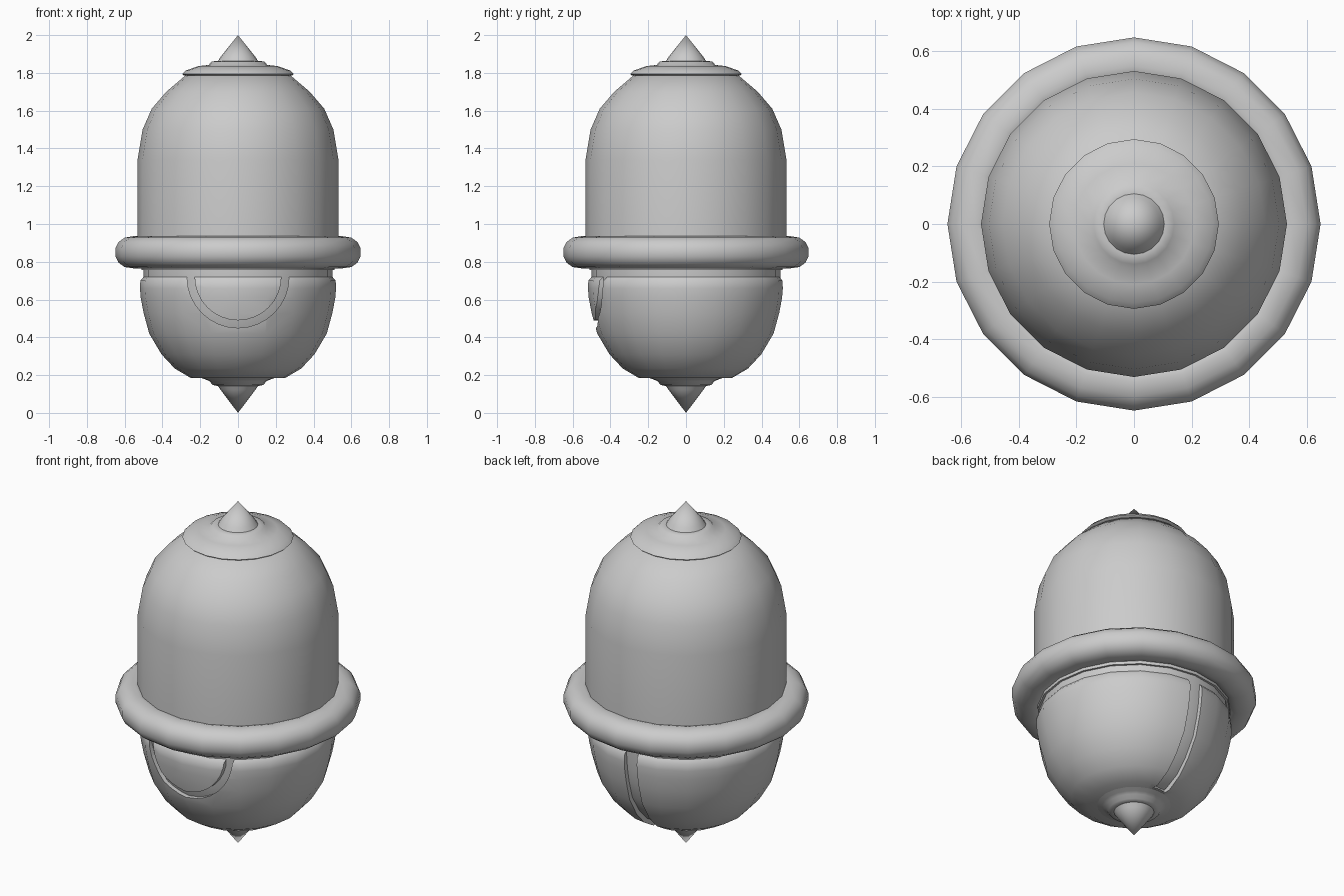
import bpy, bmesh, math

if "Cube" in bpy.data.objects:
    bpy.data.objects.remove(bpy.data.objects["Cube"])

grey = bpy.data.materials.new("plain_grey")
grey.diffuse_color = (0.6, 0.6, 0.6, 1)
grey.use_nodes = True
grey.node_tree.nodes["Principled BSDF"].inputs["Base Color"].default_value = grey.diffuse_color
SIDES = 20


def finish(name, bm):
    bmesh.ops.remove_doubles(bm, verts=bm.verts, dist=1e-5)
    bm.normal_update()
    bmesh.ops.recalc_face_normals(bm, faces=bm.faces)
    if bm.calc_volume(signed=True) < 0:
        bmesh.ops.reverse_faces(bm, faces=bm.faces)
    me = bpy.data.meshes.new(name)
    bm.to_mesh(me)
    bm.free()
    me.materials.append(grey)
    ob = bpy.data.objects.new(name, me)
    bpy.context.collection.objects.link(ob)
    return ob


def activate(ob):
    bpy.ops.object.select_all(action='DESELECT')
    ob.select_set(True)
    bpy.context.view_layer.objects.active = ob


def smooth(ob, angle=38):
    activate(ob)
    bpy.ops.object.shade_smooth_by_angle(angle=math.radians(angle))


def lathe(name, profile, closed=False):
    """Revolve (radius, z) points about the z axis."""
    bm = bmesh.new()
    rings = []
    for r, z in profile:
        rings.append([bm.verts.new((r * math.cos(2 * math.pi * i / SIDES),
                                    r * math.sin(2 * math.pi * i / SIDES), z))
                      for i in range(SIDES)])
    pairs = list(zip(rings, rings[1:] + rings[:1]))
    for a, b in pairs if closed else pairs[:-1]:
        for i in range(SIDES):
            j = (i + 1) % SIDES
            bm.faces.new((a[i], a[j], b[j], b[i]))
    return finish(name, bm)


def prism(name, outline, y0, y1):
    """Closed prism from an (x, z) outline, running along y."""
    bm = bmesh.new()
    a = [bm.verts.new((x, y0, z)) for x, z in outline]
    b = [bm.verts.new((x, y1, z)) for x, z in outline]
    bm.faces.new(a)
    bm.faces.new(b[::-1])
    for i in range(len(a)):
        j = (i + 1) % len(a)
        bm.faces.new((a[j], a[i], b[i], b[j]))
    return finish(name, bm)


# Upper dome
smooth(lathe("dome", [(0, 0.86), (0.532, 0.86), (0.532, 1.34), (0.505, 1.5),
                      (0.457, 1.61), (0.38, 1.70), (0.28, 1.785), (0, 1.80)]))

# Rounded rim band
smooth(lathe("rim", [(0.49, 0.78), (0.55, 0.765), (0.60, 0.772), (0.632, 0.795),
                     (0.649, 0.828), (0.649, 0.872), (0.632, 0.905), (0.60, 0.928),
                     (0.55, 0.936), (0.49, 0.92)], closed=True), 80)

# Collar under the rim
smooth(lathe("collar", [(0, 0.78), (0.512, 0.78), (0.512, 0.757), (0, 0.757)]))

# Top cap with stepped disc, and its spike
smooth(lathe("top_cap", [(0, 1.78), (0.285, 1.785), (0.295, 1.793), (0.275, 1.813),
                         (0.21, 1.836), (0.155, 1.842), (0.14, 1.86),
                         (0.11, 1.864), (0, 1.864)]), 75)
smooth(lathe("top_spike", [(0, 1.855), (0.108, 1.86), (0.092, 1.885), (0, 2.0)]))

# Lower bowl, with a recessed core that forms the groove floors and neck
bowl = lathe("bowl", [(0, 0.72), (0.50, 0.72), (0.517, 0.70), (0.519, 0.66),
                      (0.515, 0.61), (0.50, 0.53), (0.47, 0.42), (0.405, 0.31),
                      (0.335, 0.235), (0.25, 0.185), (0, 0.185)])
smooth(lathe("bowl_core", [(0, 0.77), (0.50, 0.77), (0.50, 0.72), (0.494, 0.66),
                           (0.49, 0.61), (0.475, 0.53), (0.445, 0.425),
                           (0.382, 0.325), (0.31, 0.25), (0.22, 0.205), (0, 0.205)]))

# Groove cutters: front U, front stem, back seam
angles = [math.pi + math.pi * i / 16 for i in range(17)]
arc = lambda r: [(r * math.cos(a), 0.72 + r * math.sin(a)) for a in angles]
u_outline = [(-0.27, 0.8)] + arc(0.27) + [(0.27, 0.8), (0.23, 0.8)] \
    + arc(0.23)[::-1] + [(-0.23, 0.8)]
bar = lambda top: [(-0.04, 0.1), (0.04, 0.1), (0.04, top), (-0.04, top)]
cutters = [prism("cutter_u", u_outline, -0.7, -0.2),
           prism("cutter_stem", bar(0.47), -0.7, -0.2),
           prism("cutter_back", bar(0.8), 0.2, 0.7)]
for c in cutters:
    activate(bowl)
    mod = bowl.modifiers.new("groove", 'BOOLEAN')
    mod.operation = 'DIFFERENCE'
    mod.solver = 'EXACT'
    mod.object = c
    before = bowl.data.copy()
    bpy.ops.object.modifier_apply(modifier=mod.name)
    if len(bowl.data.polygons) < 150:  # keep the uncut bowl if a cut fails
        bowl.data = before
    bpy.data.objects.remove(c, do_unlink=True)
smooth(bowl)

# Bottom cap and spike
smooth(lathe("bottom_cap", [(0, 0.20), (0.21, 0.19), (0.17, 0.176), (0.15, 0.168),
                            (0.135, 0.148), (0.11, 0.143), (0, 0.143)]), 75)
smooth(lathe("bottom_spike", [(0, 0.15), (0.108, 0.145), (0.092, 0.122), (0, 0.0)]))
